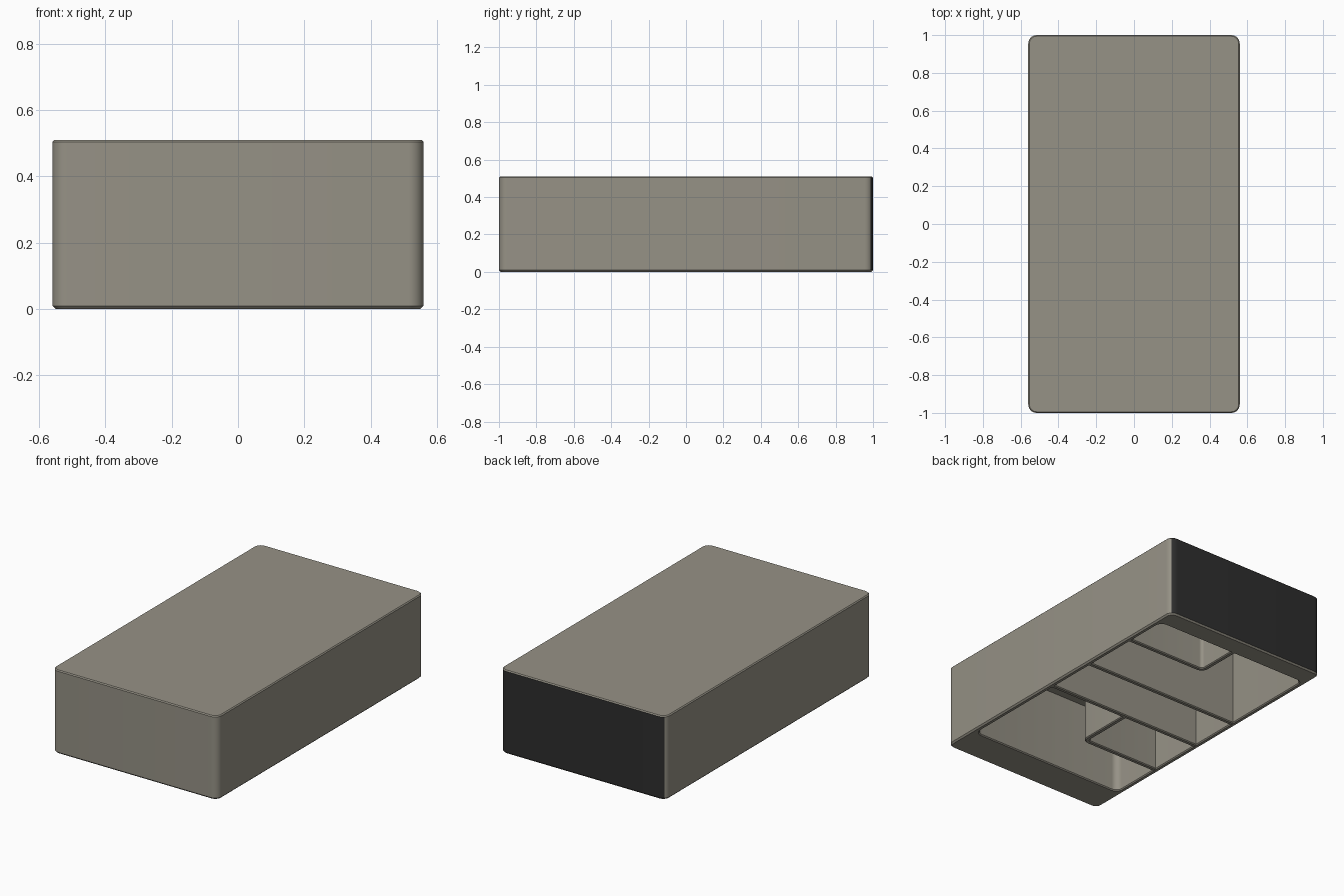
import bpy, bmesh, math
from mathutils import Vector

if "Cube" in bpy.data.objects:
    bpy.data.objects.remove(bpy.data.objects["Cube"])


def material(name, rgb):
    m = bpy.data.materials.new(name)
    m.diffuse_color = (*rgb, 1)
    m.use_nodes = True
    m.node_tree.nodes["Principled BSDF"].inputs["Base Color"].default_value = m.diffuse_color
    return m


GREY = material("warm_grey", (0.305, 0.287, 0.238))
DARK = material("near_black", (0.027, 0.027, 0.027))


def rounded_rect(x0, x1, y0, y1, z, r, seg=8):
    pts = []
    corners = [(x1 - r, y1 - r), (x0 + r, y1 - r), (x0 + r, y0 + r), (x1 - r, y0 + r)]
    for i, (cx, cy) in enumerate(corners):
        for k in range(seg + 1):
            a = math.pi / 2 * (i + k / seg)
            pts.append((cx + r * math.cos(a), cy + r * math.sin(a), z))
    return pts


def loft(name, loops, closed, caps):
    """Skin a row of equal-length loops."""
    bm = bmesh.new()
    rows = [[bm.verts.new(p) for p in loop] for loop in loops]
    n = len(rows[0])
    for a, b in zip(rows, rows[1:]):
        for i in range(n if closed else n - 1):
            j = (i + 1) % n
            bm.faces.new((a[i], a[j], b[j], b[i]))
    if caps:
        bm.faces.new(rows[0])
        bm.faces.new(rows[-1])
    bmesh.ops.recalc_face_normals(bm, faces=bm.faces)
    mesh = bpy.data.meshes.new(name)
    bm.to_mesh(mesh)
    bm.free()
    ob = bpy.data.objects.new(name, mesh)
    bpy.context.collection.objects.link(ob)
    mesh.materials.append(GREY)
    bpy.ops.object.select_all(action='DESELECT')
    ob.select_set(True)
    bpy.context.view_layer.objects.active = ob
    bpy.ops.object.shade_smooth_by_angle(angle=math.radians(30))
    return ob


# Hollow shell: outside from the top down, round the rim, then up to the ceiling
W, L, H, C = 0.56, 1.0, 0.51, 0.006
OX, OY0, OY1, CEIL = 0.528, -0.78, 0.87, 0.48


def outer(inset, z):
    return rounded_rect(-W + inset, W - inset, -L + inset, L - inset, z, 0.045 - inset)


def opening(grow, z):
    return rounded_rect(-OX - grow, OX + grow, OY0 - grow, OY1 + grow, z, 0.04 + grow)


shell = loft("shell", [outer(C, H), outer(0, H - C), outer(0, C * 1.5), outer(C * 1.5, 0),
                       opening(C, 0), opening(0, C), opening(0, CEIL)], True, True)

# Dark back end
shell.data.materials.append(DARK)
for f in shell.data.polygons:
    if f.center.y > L - 0.015 and f.normal.y > 0.75:
        f.material_index = 1


# Ribs inside the shell, swept along a path in plan
def rib(name, path, t=0.03, c=0.006):
    path = [Vector(p) for p in path]
    section = [(-t / 2, CEIL + 0.01), (-t / 2, c), (-t / 2 + c, 0.001),
               (t / 2 - c, 0.001), (t / 2, c), (t / 2, CEIL + 0.01)]
    loops = []
    for i, p in enumerate(path):
        d = (path[min(i + 1, len(path) - 1)] - path[max(i - 1, 0)]).normalized()
        loops.append([(p.x - d.y * s, p.y + d.x * s, z) for s, z in section])
    return loft(name, loops, True, True)


def corner_path(x_wall, x, y, y_end, r=0.035, seg=6):
    """From a side wall along x, round a corner, then along y."""
    sx = 1 if x_wall > x else -1
    sy = 1 if y_end > y else -1
    arc = [(x + sx * r * (1 - math.sin(a)), y + sy * r * (1 - math.cos(a)))
           for a in (math.pi / 2 * k / seg for k in range(seg + 1))]
    return [(x_wall, y)] + arc + [(x, y_end)]


for name, y in (("divider_back", 0.24), ("divider_front", -0.09)):
    rib(name, [(-OX - 0.01, y), (OX + 0.01, y)])
rib("back_pocket_wall", corner_path(OX + 0.01, -0.01, 0.60, OY1 + 0.01))
rib("front_pocket_wall", corner_path(-OX - 0.01, -0.01, -0.45, -0.09))
